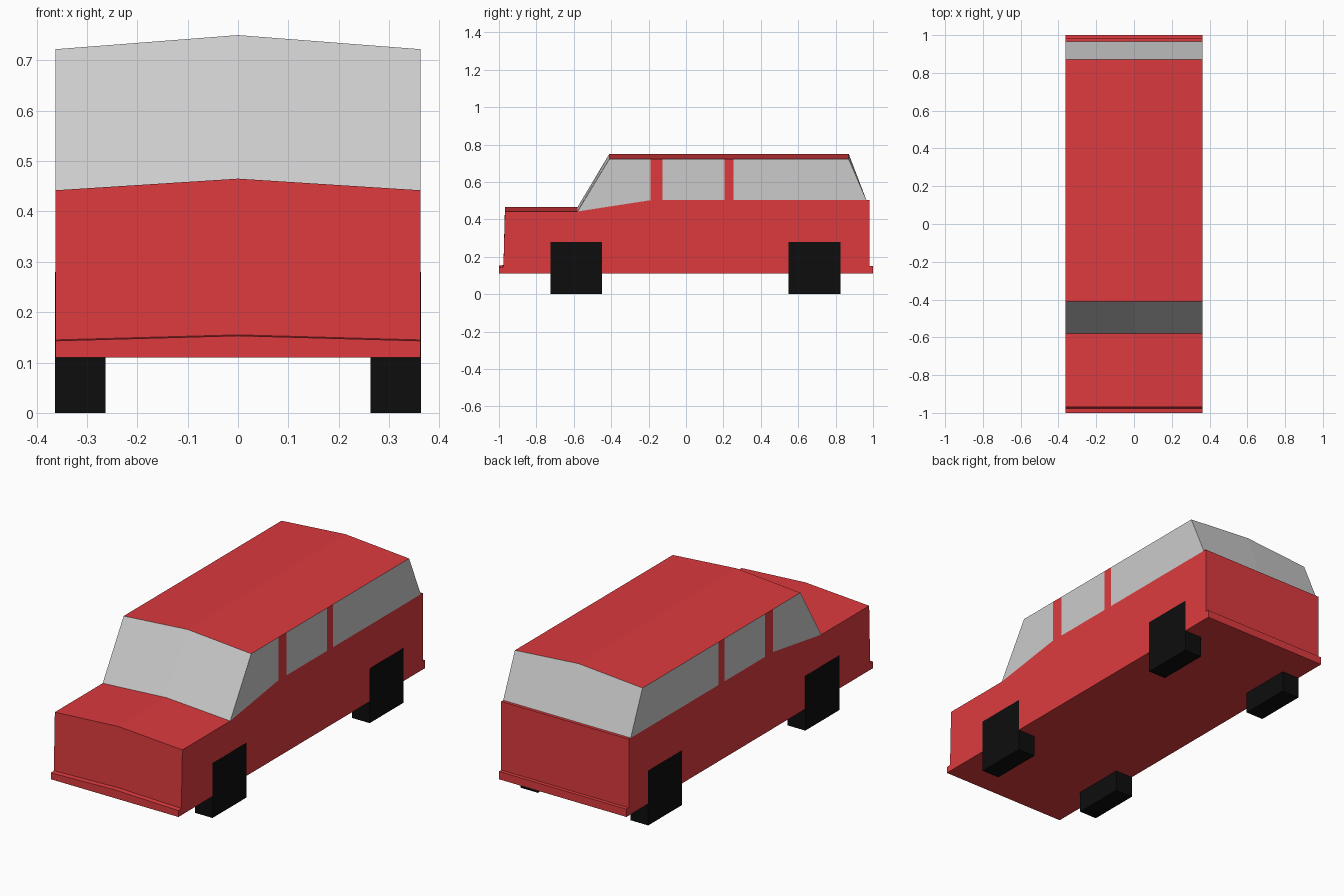
import bpy, bmesh

if "Cube" in bpy.data.objects:
    bpy.data.objects.remove(bpy.data.objects["Cube"])

W = 0.362  # half width


def material(name, rgb):
    m = bpy.data.materials.new(name)
    m.diffuse_color = (*rgb, 1)
    m.use_nodes = True
    m.node_tree.nodes["Principled BSDF"].inputs["Base Color"].default_value = m.diffuse_color
    return m


red = material("red_paint", (0.72, 0.042, 0.048))
glass = material("grey_glass", (0.53, 0.53, 0.53))
black = material("black_rubber", (0.004, 0.004, 0.004))


def add_object(name, bm, mats):
    bmesh.ops.remove_doubles(bm, verts=bm.verts, dist=1e-5)
    bmesh.ops.recalc_face_normals(bm, faces=bm.faces)
    me = bpy.data.meshes.new(name)
    bm.to_mesh(me)
    bm.free()
    for m in mats:
        me.materials.append(m)
    ob = bpy.data.objects.new(name, me)
    bpy.context.collection.objects.link(ob)
    return ob


# Side outline: y, edge height, centre height
front = [(-1, .11, .11), (-1, .143, .153), (-.976, .145, .155),
         (-.968, .442, .465), (-.58, .442, .465)]
roof = [(y, .722, .75) for y in (-.41, -.19, -.125, .205, .255, .87)]
rear = [(.965, .502, .502), (.981, .502, .502), (.981, .15, .15),
        (1, .15, .15), (1, .11, .11)]
outline = front + roof + rear
belt = [(y, .502) for y in (-.19, -.125, .205, .255)]

bm = bmesh.new()


def face(points, mat=0):
    f = bm.faces.new([bm.verts.new(p) for p in points])
    f.material_index = mat


# Crowned outer skin, with windscreen and rear window as glass
glass_strips = (len(front) - 1, len(front) + len(roof) - 1)
n = len(outline)
for i in range(n):
    (y0, e0, c0), (y1, e1, c1) = outline[i], outline[(i + 1) % n]
    for s in (-1, 1):
        face([(s * W, y0, e0), (0, y0, c0), (0, y1, c1), (s * W, y1, e1)],
             int(i in glass_strips))

# Sides: lower panel, then alternating windows and pillars
low = [p[:2] for p in front]
top = [p[:2] for p in roof]
back = [p[:2] for p in rear]
lower_line = [low[-1]] + belt + [back[0]]
for s in (-1, 1):
    face([(s * W, y, z) for y, z in low + belt + back])
    for i in range(5):
        quad = [lower_line[i], lower_line[i + 1], top[i + 1], top[i]]
        face([(s * W, y, z) for y, z in quad], int(i % 2 == 0))

add_object("car_body", bm, [red, glass])

# Four block wheels, just proud of the sides
for end, y in (("front", -.587), ("rear", .687)):
    for side, s in (("left", 1), ("right", -1)):
        bm = bmesh.new()
        bmesh.ops.create_cube(bm, size=1)
        bmesh.ops.scale(bm, vec=(.1, .276, .28), verts=bm.verts)
        bmesh.ops.translate(bm, vec=(s * (W + .001 - .05), y, .14), verts=bm.verts)
        add_object(f"{end}_{side}_wheel", bm, [black])
